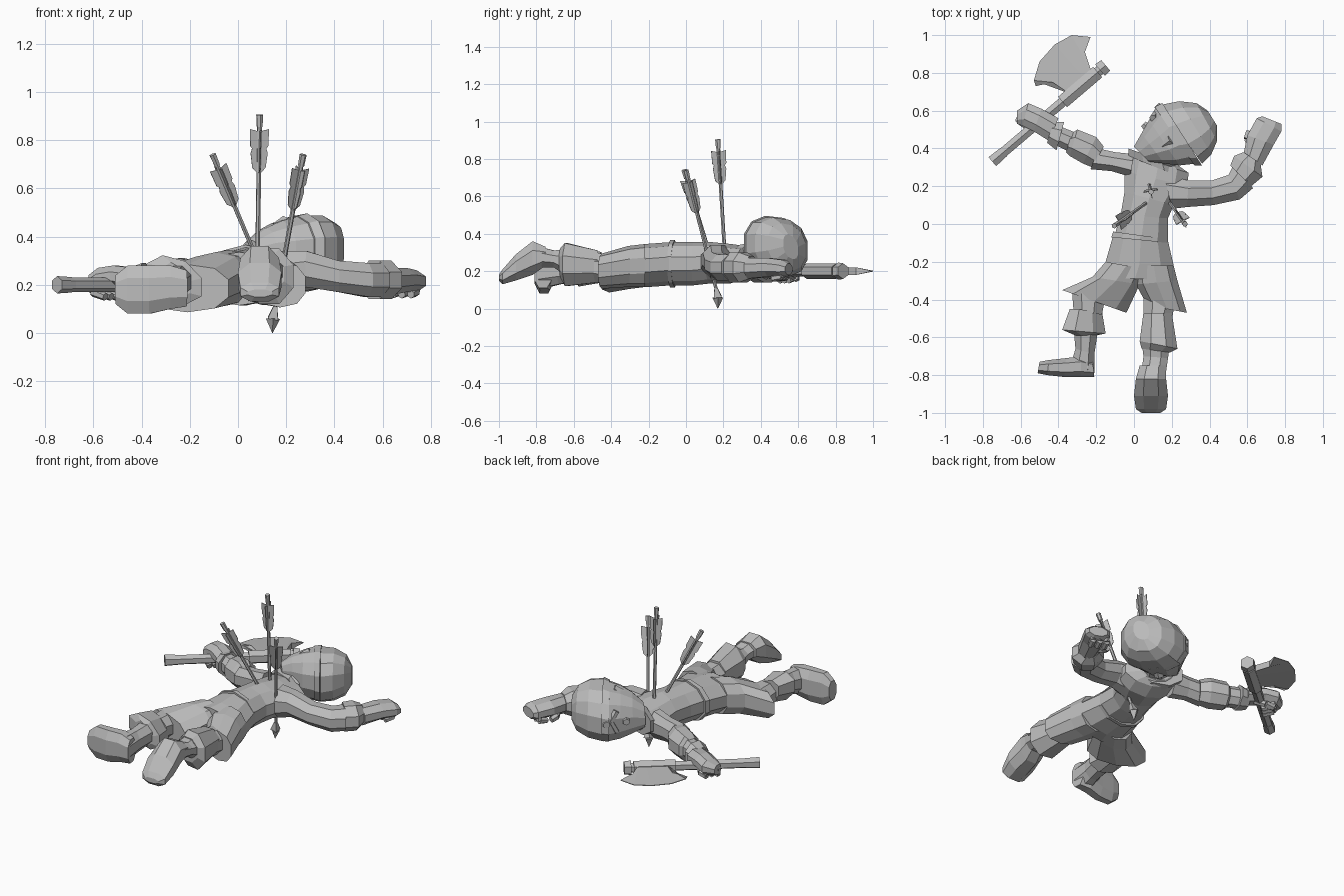
import bpy, bmesh, math
from mathutils import Vector

cube = bpy.data.objects.get("Cube")
if cube:
    bpy.data.objects.remove(cube)

grey = bpy.data.materials.new("plain_grey")
grey.use_nodes = True
grey.diffuse_color = (0.5, 0.5, 0.5, 1)
grey.node_tree.nodes["Principled BSDF"].inputs["Base Color"].default_value = grey.diffuse_color

UNIT = 0.01  # all lengths below are in hundredths


def finish(name, bm):
    """Turn a bmesh into a flat shaded object with the shared material."""
    bmesh.ops.recalc_face_normals(bm, faces=bm.faces[:])
    bmesh.ops.scale(bm, vec=(UNIT, UNIT, UNIT), verts=bm.verts[:])
    mesh = bpy.data.meshes.new(name)
    bm.to_mesh(mesh)
    bm.free()
    mesh.materials.append(grey)
    obj = bpy.data.objects.new(name, mesh)
    bpy.context.scene.collection.objects.link(obj)
    return obj


def loft(name, *sections, sides=8, roundness=1.0, tilt=0):
    """Skin rings; each is two edge points in plan plus its low and high z.
    A tilt lifts the second edge above the first."""
    def bulge(value):
        return math.copysign(abs(value) ** roundness, value)

    bm = bmesh.new()
    rings = []
    grow = 1 / bulge(math.cos(math.pi / sides))
    for ax, ay, bx, by, low, high in sections:
        middle = Vector(((ax + bx) / 2, (ay + by) / 2, (low + high) / 2))
        across = Vector((bx - ax, by - ay, tilt)) / 2 * grow
        up = Vector((0, 0, (high - low) / 2)) * grow
        ring = []
        for i in range(sides):
            angle = math.tau * (i + 0.5) / sides
            offset = across * bulge(math.cos(angle)) + up * bulge(math.sin(angle))
            ring.append(bm.verts.new(middle + offset))
        rings.append(ring)
    for first, second in zip(rings, rings[1:]):
        for i in range(sides):
            j = (i + 1) % sides
            bm.faces.new((first[i], first[j], second[j], second[i]))
    bm.faces.new(rings[0])
    bm.faces.new(rings[-1])
    return finish(name, bm)


def rod(name, start, end, start_radius, end_radius, sides=6):
    """A straight tapered rod between two points."""
    start, end = Vector(start), Vector(end)
    axis = end - start
    bm = bmesh.new()
    bmesh.ops.create_cone(bm, cap_ends=True, segments=sides, radius1=start_radius,
                          radius2=end_radius, depth=axis.length)
    turn = axis.to_track_quat("Z", "Y").to_matrix().to_4x4()
    bmesh.ops.transform(bm, matrix=turn, verts=bm.verts[:])
    bmesh.ops.translate(bm, vec=(start + end) / 2, verts=bm.verts[:])
    return finish(name, bm)


def finger(name, points, radius):
    """A bent finger made from overlapping rods."""
    for i, (start, end) in enumerate(zip(points, points[1:])):
        rod(f"{name}_joint_{i}", start, end, radius, radius * 0.85)


# Torso, belt and the tunic skirt, split at the hem
loft("torso", (-10, -5, 18, -9, 13, 35), (-7, 5, 18, 3, 13, 35),
     (-5, 17, 21, 10, 14, 35), (-5, 28, 28, 20, 14, 34),
     (-3, 37, 29, 27, 17, 33), (4, 38, 22, 32, 20, 31), sides=10)
loft("belt", (-11, -4, 18, -8, 12, 36), (-12, -7, 18, -10, 12, 36), sides=10)
loft("skirt", (-11, -6, 18, -9, 13, 35), (-15, -20, 21, -22, 12, 34),
     (-22, -28, 23, -30, 12, 33), sides=10)
loft("skirt_right_flap", (-15, -20, 7, -24, 12, 34), (-22, -28, 3, -32, 11, 33),
     (-38, -35, -4, -47, 9, 28), sides=10, roundness=0.85)
loft("skirt_left_flap", (0, -22, 21, -22, 12, 34), (1, -32, 23, -30, 12, 33),
     (7, -43, 28, -47, 11, 29), sides=10, roundness=0.85)
loft("neck", (4, 36, 20, 29, 20, 34), (9, 45, 25, 37, 22, 42))
loft("collar", (-3, 36, 24, 25, 17, 34), (-3, 40, 22, 31, 18, 35))

# Head rolled to one side, with a banded cap
loft("face", (0, 41, 8, 33, 25, 38), (4, 48, 16, 32, 21, 43),
     (8, 55, 24, 31, 18, 46), (12, 62, 33, 32, 17, 48), sides=12, roundness=0.9, tilt=4)
loft("cap", (14, 63, 36, 32, 17, 48), (24, 65, 41, 37, 18, 48),
     (33, 64, 44, 44, 21, 45), (39, 60, 44, 52, 27, 39), sides=12, roundness=0.85, tilt=4)
loft("cap_band", (11, 62, 32, 31, 17, 48), (15, 64, 36, 31, 17, 49),
     sides=12, roundness=0.9, tilt=4)
rod("band_badge", (15, 60, 32), (12, 63, 32), 3, 2)
rod("nose", (9, 49, 32), (5, 53, 32), 3, 2)
for side, z in (("upper", 45), ("lower", 20)):
    rod("ear_" + side, (16, 42, z - 2), (20, 45, z + 1), 3, 3)
    rod("brow_" + side, (10, 56, z - 6 if z > 33 else z + 6), (12, 59, 33), 2, 2)

# Left arm, bent upward beside the head
loft("left_sleeve", (16, 26, 20, 8, 16, 34), (29, 23, 28, 9, 19, 34),
     (41, 23, 42, 10, 17, 30), (50, 26, 56, 13, 15, 29), (53, 32, 63, 19, 15, 29))
loft("left_glove_cuff", (51, 31, 62, 20, 14, 30), (53, 36, 68, 25, 14, 30),
     (58, 38, 67, 32, 16, 28))
loft("left_hand", (58, 37, 68, 31, 16, 27), (60, 47, 74, 42, 17, 27),
     (65, 56, 78, 49, 17, 26), (68, 57, 78, 53, 18, 24))
finger("left_thumb", [(63, 39, 20), (60, 45, 18), (61, 49, 17)], 2.2)
for i in range(3):
    x, y = 67 + 3.8 * i, 54 - 1.5 * i
    finger(f"left_finger_{i}", [(x, y, 22), (x - 1, y, 17), (x - 3, y - 5, 16)], 2)

# Right arm, reaching out to the axe
loft("right_upper_arm", (0, 37, -2, 25, 16, 33), (-10, 38, -12, 28, 17, 31),
     (-19, 40, -23, 29, 16, 30))
loft("right_sleeve", (-16, 41, -22, 30, 16, 30), (-20, 46, -27, 32, 14, 31),
     (-30, 50, -34, 36, 14, 30), (-33, 48, -36, 38, 16, 28))
loft("right_forearm", (-30, 48, -34, 38, 16, 28), (-40, 52, -42, 42, 16, 28))
loft("right_glove_cuff", (-37, 54, -41, 39, 15, 29), (-43, 54, -46, 43, 16, 27))
loft("right_hand", (-40, 56, -45, 44, 18, 27), (-49, 61, -53, 49, 19, 28),
     (-56, 64, -59, 52, 18, 27), (-62, 60, -62, 53, 18, 24))
finger("right_thumb", [(-47, 53, 20), (-51, 58, 17), (-56, 59, 16)], 2.2)
for i in range(3):
    x, y = -61 + 2.4 * i, 55 + 2.4 * i
    finger(f"right_finger_{i}", [(x, y, 22), (x + 1, y - 1, 17), (x + 6, y - 5, 15)], 2)

# Right leg, with the foot turned outward
loft("right_knee", (-33, -33, -15, -38, 13, 28), (-32, -46, -17, -48, 14, 28))
loft("right_boot_cuff", (-34, -45, -17, -46, 15, 29), (-38, -56, -15, -58, 13, 31),
     (-31, -59, -20, -59, 16, 28), tilt=-6)
loft("right_shin", (-32, -55, -19, -56, 15, 28), (-31, -66, -21, -69, 13, 27),
     (-33, -73, -21, -79, 11, 27))
loft("right_foot", (-21, -81, -22, -72, 11, 26), (-28, -81, -28, -70, 10, 28),
     (-37, -81, -36, -71, 8, 28), (-46, -80, -45, -72, 8, 28),
     (-51, -79, -50, -73, 12, 24), roundness=0.85)

# Left leg, with the sole turned up and back
loft("left_knee", (5, -38, 22, -40, 14, 29), (5, -51, 20, -51, 14, 30))
loft("left_boot_cuff", (5, -47, 20, -47, 14, 31), (3, -62, 23, -66, 12, 35),
     (4, -66, 19, -68, 17, 32))
loft("left_shin", (4, -62, 19, -64, 17, 32), (5, -70, 18, -71, 22, 31),
     (4, -78, 17, -78, 22, 33))
loft("left_foot", (3, -75, 17, -75, 23, 33), (1, -82, 17, -82, 18, 36),
     (0, -91, 18, -91, 15, 29), (1, -98, 17, -98, 13, 21),
     (4, -100, 14, -100, 15, 18), roundness=0.9)

# Axe: shaft, pommel, head socket and tapered blade
AXE_Z = 20


def along(t):
    """A point on the axe shaft, from pommel to tip."""
    return Vector((-75, 33, AXE_Z)).lerp(Vector((-15, 84, AXE_Z)), t)


rod("axe_shaft", along(0), along(1), 3, 3)
rod("axe_pommel", along(0), along(0.1), 3.6, 3.2)
rod("axe_socket", along(0.62), along(0.93), 4.2, 4.2)
rod("axe_tip", along(0.95), along(1), 4.6, 4.2)

edge = [(-52, 73), (-53, 76), (-50, 86), (-42, 95), (-33, 100), (-23, 99)]
root = [(-43, 75), (-34, 69), (-30, 72), (-25, 76), (-22, 79), (-26, 91)]
bm = bmesh.new()
layers = []
for sign in (-1, 1):
    outer = [bm.verts.new((x, y, AXE_Z + 0.2 * sign)) for x, y in edge]
    inner = [bm.verts.new((x, y, AXE_Z + 2 * sign)) for x, y in root]
    layers.append(outer + inner[::-1])
    for i in range(len(edge) - 1):
        bm.faces.new((outer[i], outer[i + 1], inner[i + 1], inner[i]))
low, high = layers
for i in range(len(low)):
    j = (i + 1) % len(low)
    bm.faces.new((low[i], low[j], high[j], high[i]))
finish("axe_blade", bm)


# Arrows standing in the back
def arrow(name, tail, tip, spin):
    tail, tip = Vector(tail), Vector(tip)
    axis = (tip - tail).normalized()
    rod(name + "_shaft", tail, tip, 1, 1)
    rod(name + "_nock", tail, tail + axis * 5, 1.5, 1.3)
    side = axis.orthogonal().normalized()
    other = axis.cross(side)
    bm = bmesh.new()
    for i in range(4):
        angle = spin + math.tau * i / 4
        out = side * math.cos(angle) + other * math.sin(angle)
        outline = [(0, 7), (4, 6), (3.8, 13), (3, 14), (3.6, 16), (2.8, 22), (0, 25)]
        bm.faces.new([bm.verts.new(tail + out * r + axis * t) for r, t in outline])
    vanes = finish(name + "_feathers", bm)
    solid = vanes.modifiers.new("thickness", "SOLIDIFY")
    solid.thickness = 0.004
    solid.offset = 0


arrow("right_arrow", (-10.5, -1, 74), (9, 13, 28), 0.4)
arrow("middle_arrow", (9, 17, 90.5), (8, 21, 25), 0.6)
arrow("left_arrow", (27, 0, 74), (15.5, 16, 11), 0.3)
rod("arrowhead", (15.5, 16, 11), (14.5, 17, 6), 1.2, 3, sides=4)
rod("arrowhead_point", (14.5, 17, 6), (14.3, 17, 0), 3, 0.1, sides=4)
